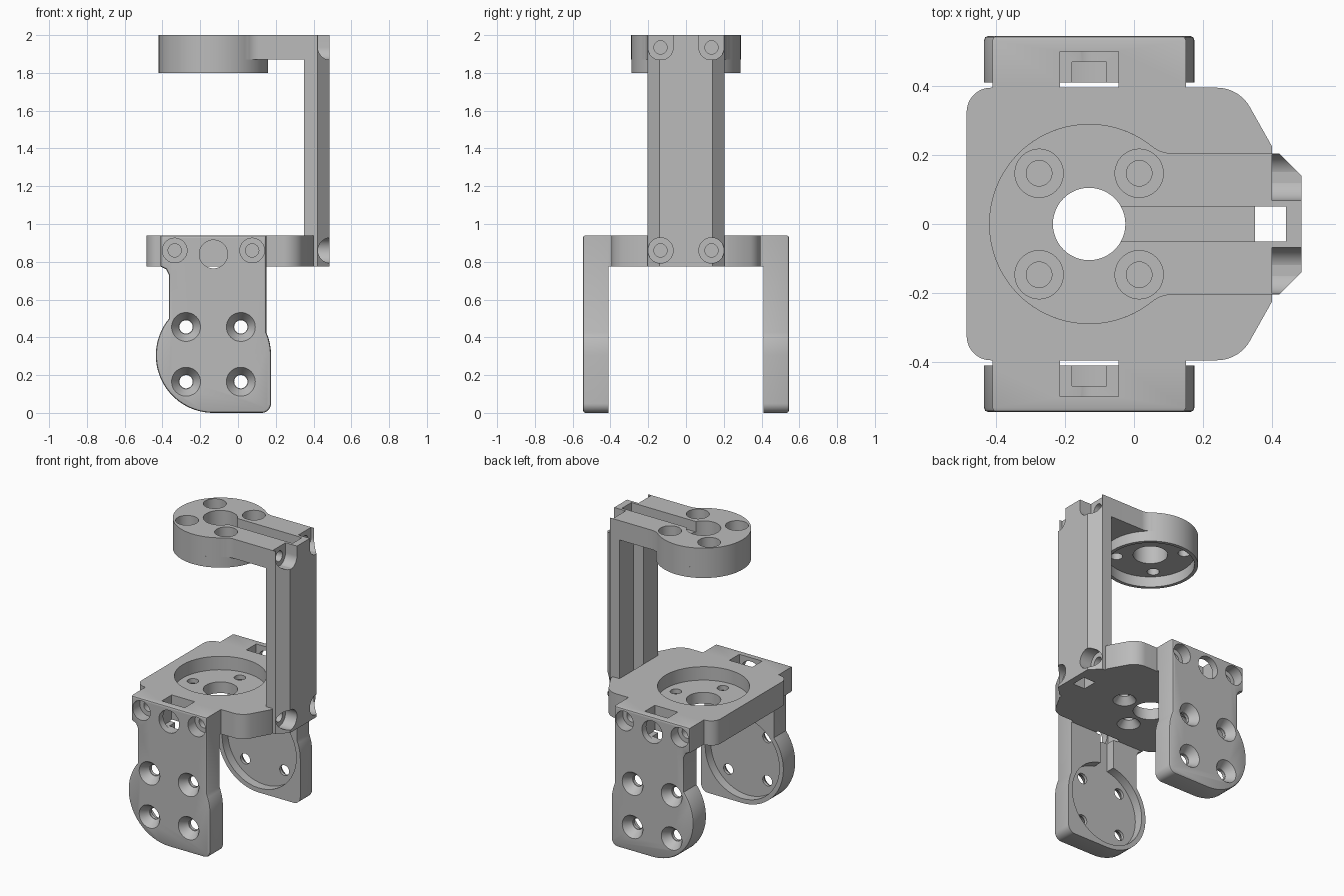
import bpy, bmesh
from math import cos, sin, radians

if "Cube" in bpy.data.objects:
    bpy.data.objects.remove(bpy.data.objects["Cube"], do_unlink=True)

grey = bpy.data.materials.new("plain grey")
grey.use_nodes = True
grey.diffuse_color = (0.5, 0.5, 0.5, 1)
bsdf = grey.node_tree.nodes["Principled BSDF"]
bsdf.inputs["Base Color"].default_value = grey.diffuse_color

CX = -0.13                       # shared centre line of the round mounts
PLATE_Z0, PLATE_Z1 = 0.775, 0.94
ARM_Z0, TOP = 1.87, 2.0
OUT = 0.545                      # outer face of the legs


def arc(cx, cy, r, a0, a1, n=12):
    steps = [radians(a0 + (a1 - a0) * i / n) for i in range(n + 1)]
    return [(cx + r * cos(a), cy + r * sin(a)) for a in steps]


def circle(cx, cy, r, n=48):
    return arc(cx, cy, r, 0, 360, n)[:-1]


def box(u0, u1, v0, v1):
    return [(u0, v0), (u1, v0), (u1, v1), (u0, v1)]


def mirrored(half):
    return half + [(x, -y) for x, y in reversed(half)]


def prism(name, outline, w0, w1, axis="z", end=None, bevel=0):
    """Extrude an outline along an axis; 'end' tapers it, 'bevel' softens the w1 rim."""
    place = {"z": lambda u, v, w: (u, v, w),
             "y": lambda u, v, w: (u, w, v),
             "x": lambda u, v, w: (w, u, v)}[axis]
    bm = bmesh.new()
    a = [bm.verts.new(place(u, v, w0)) for u, v in outline]
    b = [bm.verts.new(place(u, v, w1)) for u, v in (end or outline)]
    bm.faces.new(a)
    cap = bm.faces.new(b)
    for i in range(len(a)):
        j = (i + 1) % len(a)
        bm.faces.new((a[i], a[j], b[j], b[i]))
    bmesh.ops.recalc_face_normals(bm, faces=bm.faces)
    if bevel:
        bmesh.ops.bevel(bm, geom=list(cap.edges), offset=bevel, segments=2,
                        profile=0.5, affect="EDGES")
    mesh = bpy.data.meshes.new(name)
    bm.to_mesh(mesh)
    bm.free()
    mesh.materials.append(grey)
    ob = bpy.data.objects.new(name, mesh)
    bpy.context.collection.objects.link(ob)
    return ob


def hole(u, v, r, w0, w1, axis="z", r_end=None):
    end = circle(u, v, r_end) if r_end else None
    return prism("cutter", circle(u, v, r), w0, w1, axis, end)


def cut(ob, cutters):
    for c in cutters:
        mod = ob.modifiers.new("cut", "BOOLEAN")
        mod.operation, mod.solver, mod.object = "DIFFERENCE", "EXACT", c
    bpy.context.view_layer.update()
    dg = bpy.context.evaluated_depsgraph_get()
    mesh = bpy.data.meshes.new_from_object(ob.evaluated_get(dg))
    ob.modifiers.clear()
    ob.data = mesh
    for c in cutters:
        bpy.data.objects.remove(c, do_unlink=True)


def end_screws(z, open_top):
    """Screw seats on the outer end of the arm and of the plate."""
    result = []
    for y in (-0.135, 0.135):
        result.append(hole(y, z, 0.067, 0.40, 0.6, "x"))
        result.append(hole(y, z, 0.035, 0.25, 0.42, "x"))
        if open_top:
            result.append(prism("cutter", box(y - 0.067, y + 0.067, z, z + 0.2),
                                0.40, 0.6, "x"))
    return result


def wire_pocket(s):
    """Rectangular opening where a leg meets the plate."""
    return prism("cutter", box(CX - 0.085, CX + 0.085, 0.77, 1.1), s * 0.395, s * 0.50, "y")


bar_end = [(0.42, 0.205), (0.485, 0.14)]
slot = box(0.35, 0.44, -0.05, 0.05)

# Base plate with round recess, screw holes and wire openings
half = (arc(-0.415, 0.325, 0.07, 180, 90)
        + [(-0.41, 0.395), (-0.41, 0.41), (0.15, 0.41), (0.15, 0.395)]
        + arc(0.24, 0.285, 0.11, 90, 30) + [(0.40, 0.225), (0.40, 0.205)] + bar_end)
plate = prism("base_plate", mirrored(half), PLATE_Z0, PLATE_Z1)
tools = [hole(CX, 0, 0.28, 0.85, 1.1), hole(CX, 0, 0.105, 0.6, 1.0),
         prism("cutter", slot, 0.6, 1.1)]
for dx, dy in ((0.205, 0), (-0.205, 0), (0, 0.205), (0, -0.205)):
    tools.append(hole(CX + dx, dy, 0.035, 0.7, 1.0))
    tools.append(hole(CX + dx, dy, 0.075, 0.77, 0.82, r_end=0.035))
for s in (-1, 1):
    tools.append(wire_pocket(s))
    for x in (CX - 0.205, CX + 0.205):
        tools.append(hole(x, 0.86, 0.035, s * 0.34, s * 0.6, "y"))
cut(plate, tools + end_screws(0.86, False))

# Two legs with round motor seats
profile = ([(-0.41, PLATE_Z1), (-0.41, 0.775), (-0.38, 0.76), (-0.365, 0.73)]
           + arc(CX, 0.305, 0.305, 140.4, 270, 28)
           + arc(0.125, 0.05, 0.05, 270, 360, 8)
           + arc(CX, 0.305, 0.305, 0, 23.4, 6) + [(0.15, PLATE_Z1)])
for s, name in ((-1, "front_leg"), (1, "rear_leg")):
    leg = prism(name, profile, s * 0.41, s * OUT, "y", bevel=0.012)
    tools = [hole(CX, 0.305, 0.275, s * 0.3, s * 0.47, "y"),
             prism("cutter", box(CX - 0.05, CX + 0.05, 0.45, 0.85), s * 0.3, s * 0.47, "y"),
             wire_pocket(s),
             hole(CX, 0.84, 0.075, s * 0.45, s * 0.7, "y")]
    for dx in (-0.145, 0.145):
        for dz in (-0.145, 0.145):
            x, z = CX + dx, 0.31 + dz
            tools.append(hole(x, z, 0.035, s * 0.3, s * 0.7, "y"))
            tools.append(hole(x, z, 0.08, s * (OUT + 0.005), s * 0.49, "y", 0.038))
    for x in (CX - 0.205, CX + 0.205):
        tools.append(hole(x, 0.86, 0.035, s * 0.3, s * 0.7, "y"))
        tools.append(hole(x, 0.86, 0.065, s * 0.47, s * 0.7, "y"))
    cut(leg, tools)

# Upright column, a channel open toward the centre
half = [(0.44, 0.05), (0.35, 0.05), (0.35, 0.205)] + bar_end
prism("column", mirrored(half), PLATE_Z1, ARM_Z0)

# Top arm: round head blending into a slotted bar
half = (arc(CX, 0, 0.29, 180, 51, 32)[1:] + arc(0.11, 0.296, 0.091, 231, 270, 8)
        + bar_end)
arm = prism("top_arm", [(CX - 0.29, 0)] + mirrored(half), ARM_Z0, TOP)
tools = [hole(CX, 0, 0.105, 1.7, 2.2), prism("cutter", slot, 1.7, 2.2),
         prism("cutter", box(CX, 0.44, -0.05, 0.05), 1.93, 2.2)]
for dx in (-0.145, 0.145):
    for y in (-0.147, 0.147):
        tools.append(hole(CX + dx, y, 0.07, 1.93, 2.2))
        tools.append(hole(CX + dx, y, 0.037, 1.7, 2.1))
cut(arm, tools + end_screws(1.935, True))

# Thin rim under the round head
rim = prism("head_rim", circle(CX, 0, 0.29, 90), 1.80, ARM_Z0)
cut(rim, [hole(CX, 0, 0.268, 1.7, 2.0)])

# Smooth the curved walls, keep the machined edges crisp
bpy.ops.object.select_all(action="DESELECT")
for ob in bpy.context.scene.objects:
    if ob.type == "MESH":
        ob.select_set(True)
        bpy.context.view_layer.objects.active = ob
bpy.ops.object.shade_smooth_by_angle(angle=radians(30))
